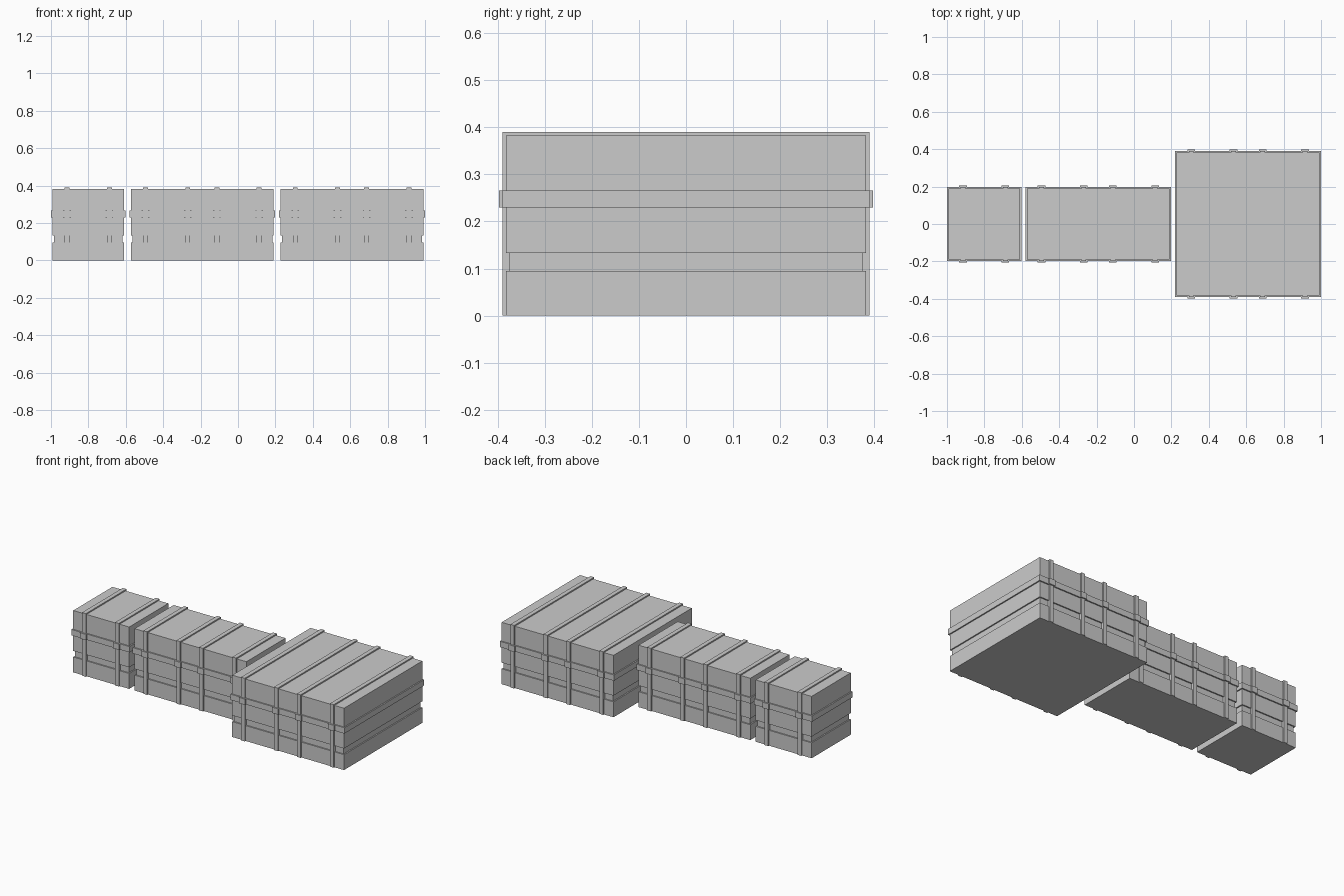
import bpy
import bmesh

old = bpy.data.objects.get("Cube")
if old:
    bpy.data.objects.remove(old, do_unlink=True)

grey = bpy.data.materials.new("crate_grey")
grey.use_nodes = True
grey.diffuse_color = (0.6, 0.6, 0.6, 1)
grey.node_tree.nodes["Principled BSDF"].inputs["Base Color"].default_value = (0.6, 0.6, 0.6, 1)

CELL = 0.382               # one crate cell, also the crate height
STEP = 0.0077              # thickness of strap, band and groove depth
GROOVE = (0.095, 0.133)
BAND = (0.23, 0.266)
STRAP_OFFSET = 0.113       # strap distance from the centre of its cell
STRAP_HALF = 0.013


def finish(name, bm):
    bmesh.ops.recalc_face_normals(bm, faces=bm.faces)
    mesh = bpy.data.meshes.new(name)
    bm.to_mesh(mesh)
    bm.free()
    mesh.materials.append(grey)
    obj = bpy.data.objects.new(name, mesh)
    bpy.context.collection.objects.link(obj)
    return obj


def bridge(bm, a, b):
    for i in range(len(a)):
        j = (i + 1) % len(a)
        bm.faces.new((a[i], a[j], b[j], b[i]))


def crate_body(name, cx, hx, hy):
    """Stacked rectangular rings with a groove and a raised band."""
    g0, g1 = GROOVE
    b0, b1 = BAND
    profile = [(0, 0), (g0, 0), (g0, -STEP), (g1, -STEP), (g1, 0),
               (b0, 0), (b0, STEP), (b1, STEP), (b1, 0), (CELL, 0)]
    bm = bmesh.new()
    rings = []
    for z, d in profile:
        rings.append([bm.verts.new((cx + sx * (hx + d), sy * (hy + d), z))
                      for sx, sy in ((-1, -1), (1, -1), (1, 1), (-1, 1))])
    for a, b in zip(rings, rings[1:]):
        bridge(bm, a, b)
    bm.faces.new(rings[0])
    bm.faces.new(rings[-1])
    return finish(name, bm)


def prism(name, outline, x, half):
    """Extrude a y-z outline along x."""
    bm = bmesh.new()
    ends = [[bm.verts.new((x + s * half, y, z)) for y, z in outline] for s in (-1, 1)]
    bridge(bm, *ends)
    for ring in ends:
        bm.faces.new(ring)
    return finish(name, bm)


def strap(name, x, hy):
    """Strap over front, top and back, with a raised band loop on each side."""
    out, inn = hy + STEP, hy - STEP
    top, under = CELL + STEP, CELL - STEP
    prism(name, [(-out, 0), (-out, top), (out, top), (out, 0),
                 (inn, 0), (inn, under), (-inn, under), (-inn, 0)], x, STRAP_HALF)
    for side, s in (("front", -1), ("back", 1)):
        near, far = s * hy, s * (hy + 2 * STEP)
        prism(name + "_" + side + "_loop",
              [(near, BAND[0]), (far, BAND[0]), (far, BAND[1]), (near, BAND[1])],
              x, STRAP_HALF + STEP)


# Crates in a row: name, cells along x, cells along y
gap = 0.037
left_edge = -(5 * CELL + 2 * gap) / 2
for label, nx, ny in (("small_crate", 1, 1), ("long_crate", 2, 1), ("large_crate", 2, 2)):
    hx, hy = nx * CELL / 2, ny * CELL / 2
    crate_body(label + "_body", left_edge + hx, hx, hy)
    for cell in range(nx):
        centre = left_edge + (cell + 0.5) * CELL
        for k, s in enumerate((-1, 1)):
            strap(f"{label}_strap_{2 * cell + k + 1}", centre + s * STRAP_OFFSET, hy)
    left_edge += nx * CELL + gap
